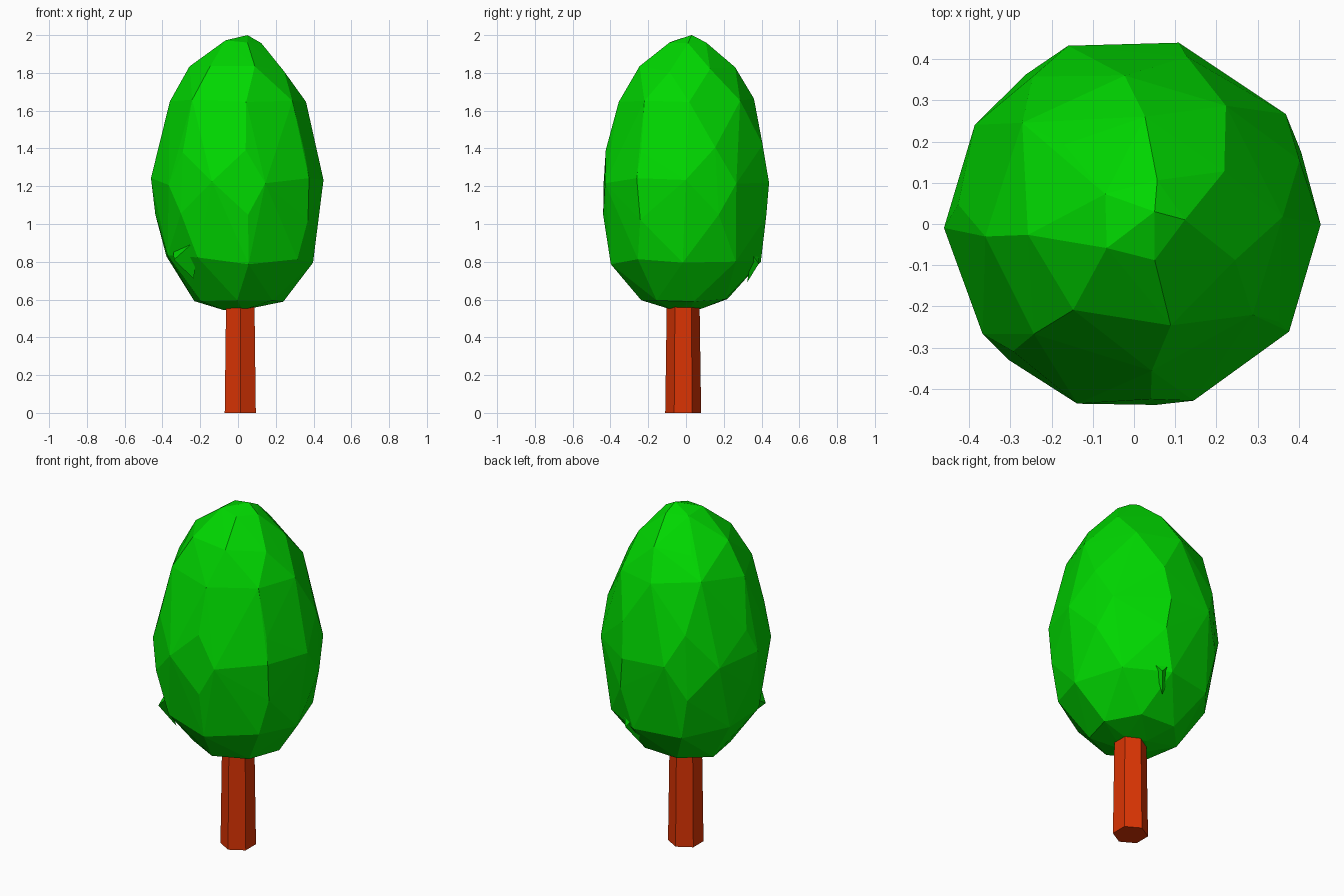
import bpy
import bmesh
import random
from math import cos, sin, radians, tau
from mathutils import Vector

random.seed(7)

cube = bpy.data.objects.get("Cube")
if cube:
    bpy.data.objects.remove(cube, do_unlink=True)


def make_material(name, rgb):
    mat = bpy.data.materials.new(name)
    mat.use_nodes = True
    mat.diffuse_color = (*rgb, 1)
    shader = mat.node_tree.nodes["Principled BSDF"]
    shader.inputs["Base Color"].default_value = (*rgb, 1)
    return mat


def add_object(name, bm, mat):
    bmesh.ops.recalc_face_normals(bm, faces=bm.faces)
    mesh = bpy.data.meshes.new(name)
    bm.to_mesh(mesh)
    bm.free()
    mesh.materials.append(mat)
    obj = bpy.data.objects.new(name, mesh)
    bpy.context.collection.objects.link(obj)
    return obj


def wrap_points(name, points, mat):
    """Faceted convex solid around a cloud of points."""
    bm = bmesh.new()
    for p in points:
        bm.verts.new(p)
    hull = bmesh.ops.convex_hull(bm, input=bm.verts[:])
    loose = set(hull["geom_interior"] + hull["geom_unused"])
    loose = [v for v in loose if isinstance(v, bmesh.types.BMVert)]
    bmesh.ops.delete(bm, geom=loose, context="VERTS")
    return add_object(name, bm, mat)


leaf_green = make_material("leaf green", (0.0, 0.68, 0.0))
bark_red = make_material("red brown bark", (0.70, 0.034, 0.001))

# Trunk: slightly tapered hexagonal post with a corner facing front
bm = bmesh.new()
rings = []
for z, radius in ((0, 0.095), (0.64, 0.086)):
    rings.append([bm.verts.new((0.012 + radius * sin(tau * i / 6),
                                -0.015 - radius * cos(tau * i / 6), z))
                  for i in range(6)])
low, high = rings
bm.faces.new(low)
bm.faces.new(high)
for i in range(6):
    j = (i + 1) % 6
    bm.faces.new((low[i], low[j], high[j], high[i]))
add_object("trunk", bm, bark_red)

# Crown: irregular egg from staggered rings (height, radius, corners, turn)
crown_rings = [
    (0.552, 0.08, 4, 20), (0.595, 0.24, 7, 10), (0.81, 0.402, 9, 0),
    (1.04, 0.443, 7, 21), (1.22, 0.457, 10, 2), (1.40, 0.43, 7, 20),
    (1.67, 0.362, 8, 5), (1.82, 0.258, 7, 30), (1.965, 0.105, 5, 0),
]
points = [Vector((0.05, 0.03, 2.0))]
for z, radius, count, turn in crown_rings:
    wobble = 0.025 if 0.7 < z < 1.9 else 0.008
    lean = 0.02 if z > 1.9 else 0
    for i in range(count):
        a = radians(turn) + tau * i / count + random.uniform(-0.05, 0.05)
        r = radius + random.uniform(-0.005, 0.005)
        points.append(Vector((r * cos(a) + lean, r * sin(a) + lean / 2,
                              z + random.uniform(-wobble, wobble))))
wrap_points("crown", points, leaf_green)


# Small folded leaf flaps poking out of the lower crown
def leaf_flap(name, angle, z, reach, width):
    a = radians(angle)
    out = Vector((cos(a), sin(a), 0))
    side = Vector((-sin(a), cos(a), 0))
    up = Vector((0, 0, 1))
    corners = [
        out * reach + up * z,
        out * 0.38 - side * width * 0.4 + up * (z + 0.05),
        out * 0.38 + side * width + up * (z + 0.12),
        out * 0.33 + side * width * 0.3 + up * (z - 0.10),
    ]
    wrap_points(name, corners, leaf_green)


leaf_flap("front_right_flap", 217, 0.81, 0.425, 0.16)
leaf_flap("back_left_flap", 72, 0.79, 0.405, 0.10)
